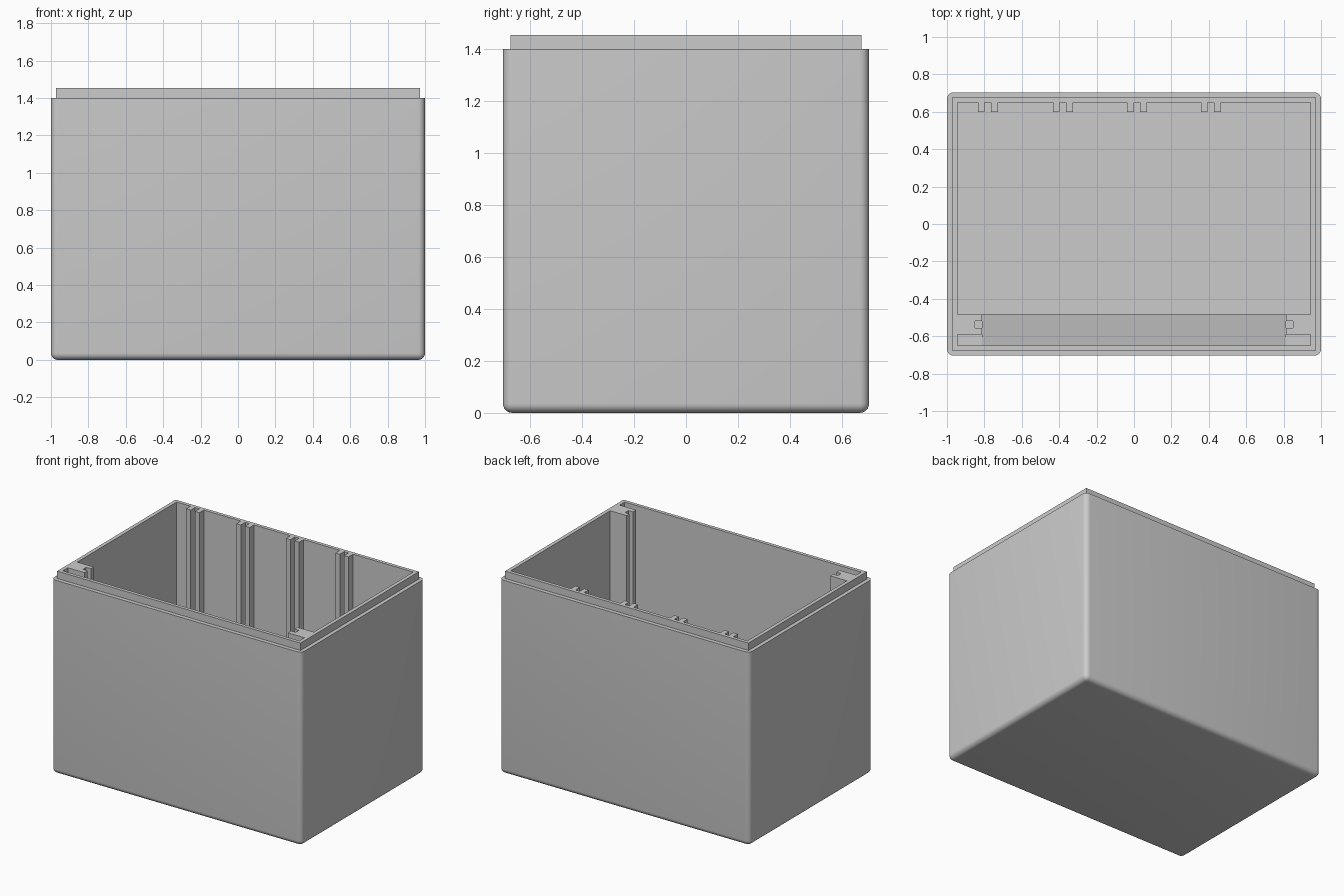
import bpy, bmesh, math

cube = bpy.data.objects.get("Cube")
if cube:
    bpy.data.objects.remove(cube, do_unlink=True)

grey = bpy.data.materials.new("light_grey_plastic")
grey.use_nodes = True
colour = (0.6, 0.6, 0.6, 1)
grey.diffuse_color = colour
grey.node_tree.nodes["Principled BSDF"].inputs["Base Color"].default_value = colour

HX, HY = 1.0, 0.704        # outer half sizes
IX, IY = 0.945, 0.65       # cavity half sizes
RIM, SHOULDER, FLOOR = 1.453, 1.4, 0.055


def add_object(name, bm):
    bmesh.ops.recalc_face_normals(bm, faces=bm.faces)
    mesh = bpy.data.meshes.new(name)
    bm.to_mesh(mesh)
    bm.free()
    mesh.materials.append(grey)
    obj = bpy.data.objects.new(name, mesh)
    bpy.context.collection.objects.link(obj)
    return obj


def prism(points, offset):
    """Closed outline swept along an offset."""
    bm = bmesh.new()
    face = bm.faces.new([bm.verts.new(p) for p in points])
    swept = bmesh.ops.extrude_face_region(bm, geom=[face])["geom"]
    verts = [v for v in swept if isinstance(v, bmesh.types.BMVert)]
    bmesh.ops.translate(bm, verts=verts, vec=offset)
    return bm


def box(x0, x1, y0, y1, z0, z1):
    return prism([(x0, y0, z0), (x1, y0, z0), (x1, y1, z0), (x0, y1, z0)],
                 (0, 0, z1 - z0))


def boolean(obj, cutter, operation):
    mod = obj.modifiers.new(operation.lower(), 'BOOLEAN')
    mod.operation = operation
    mod.solver = 'EXACT'
    mod.object = cutter
    bpy.context.view_layer.objects.active = obj
    bpy.ops.object.modifier_apply(modifier=mod.name)
    bpy.data.objects.remove(cutter, do_unlink=True)


# Rounded outer case, left sharp around the shoulder
bm = box(-HX, HX, -HY, HY, 0, SHOULDER)
edges = [e for e in bm.edges if min(v.co.z for v in e.verts) < 0.01]
bmesh.ops.bevel(bm, geom=edges, offset=0.036, segments=6, profile=0.5,
                affect='EDGES', clamp_overlap=True)
case = add_object("case", bm)

# Stepped lip, then the open cavity
boolean(case, add_object("lip", box(-0.972, 0.972, -0.675, 0.675, 1.2, RIM)), 'UNION')
boolean(case, add_object("cavity", box(-IX, IX, -IY, IY, FLOOR, 1.6)), 'DIFFERENCE')
bpy.ops.object.select_all(action='DESELECT')
case.select_set(True)
bpy.context.view_layer.objects.active = case
bpy.ops.object.shade_smooth_by_angle(angle=math.radians(35))

# Paired guide ribs on the back wall
for i, x in enumerate((-0.781, -0.38, 0.016, 0.411)):
    for side in (-1, 1):
        c = x + side * 0.035
        add_object(f"guide_rib_{i + 1}_{'left' if side > 0 else 'right'}",
                   box(c - 0.018, c + 0.018, 0.6, IY, FLOOR, RIM))

# Slotted board holders on the side walls
holder = [(IX, -0.485), (0.813, -0.485), (0.813, -0.518), (0.85, -0.518),
          (0.85, -0.556), (0.813, -0.556), (0.813, -0.592), (IX, -0.592)]
for side, name in ((1, "left"), (-1, "right")):
    add_object(f"{name}_board_holder",
               prism([(side * x, y, FLOOR) for x, y in holder], (0, 0, RIM - FLOOR)))

# Low sill on the floor between the holders
add_object("floor_sill",
           prism([(-0.813, -0.48, FLOOR), (-0.813, -0.48, FLOOR + 0.03),
                  (-0.813, -IY, FLOOR)], (1.626, 0, 0)))
